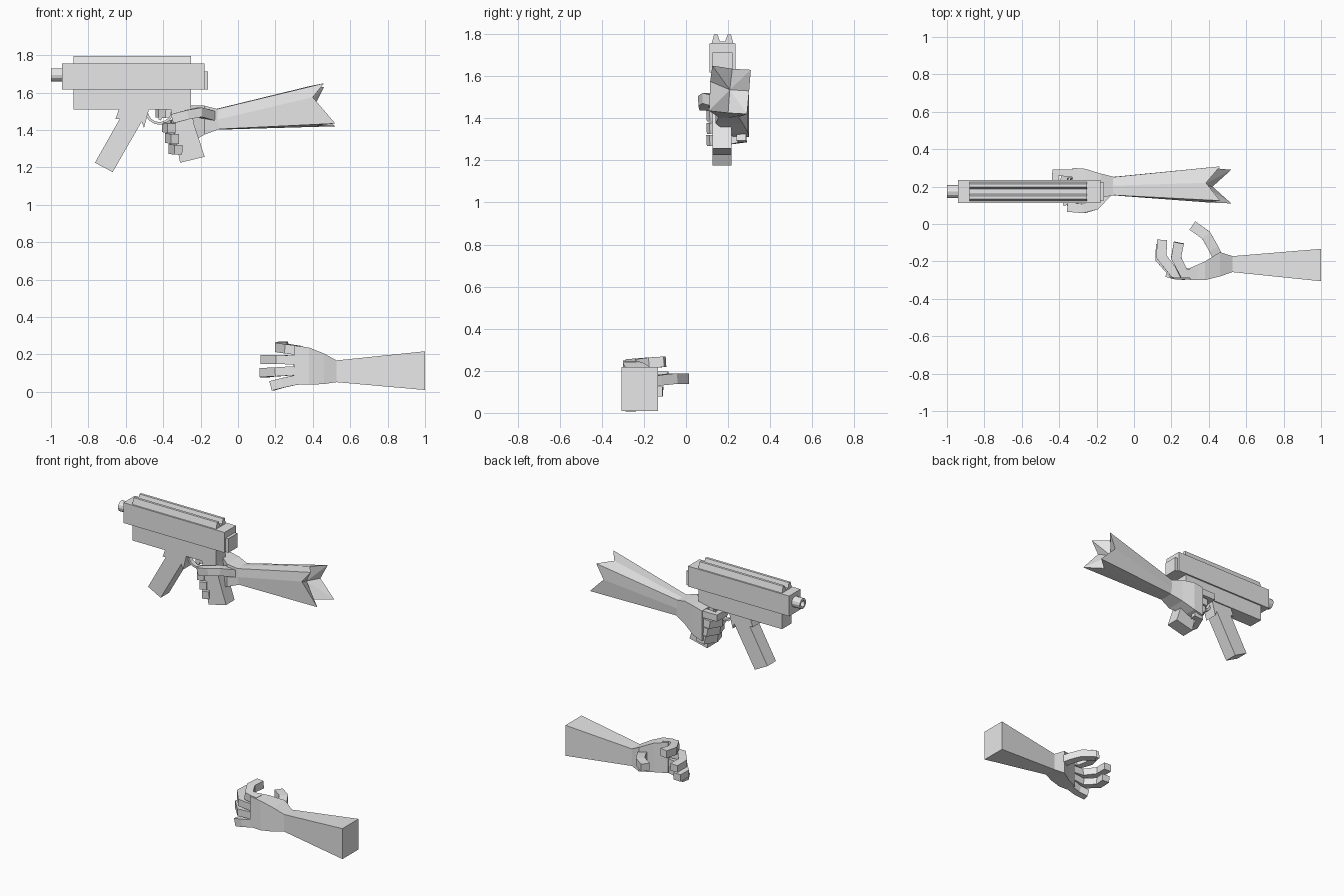
import bpy, bmesh, math
from mathutils import Vector

grey = bpy.data.materials.new("plain_grey")
grey.diffuse_color = (0.8, 0.8, 0.8, 1)


def finish(name, bm):
    bmesh.ops.recalc_face_normals(bm, faces=bm.faces)
    me = bpy.data.meshes.new(name)
    bm.to_mesh(me)
    bm.free()
    me.materials.append(grey)
    ob = bpy.data.objects.new(name, me)
    bpy.context.collection.objects.link(ob)
    return ob


def skin(name, rings, caps=True, tip=None):
    """Bridge matching rings of points; optional fan cap to a tip point."""
    bm = bmesh.new()
    vs = [[bm.verts.new(p) for p in r] for r in rings]
    n = len(vs[0])
    for a, b in zip(vs, vs[1:]):
        for i in range(n):
            j = (i + 1) % n
            bm.faces.new((a[i], a[j], b[j], b[i]))
    if caps:
        bm.faces.new(vs[0])
        if tip:
            t = bm.verts.new(tip)
            for i in range(n):
                bm.faces.new((vs[-1][i], vs[-1][(i + 1) % n], t))
        else:
            bm.faces.new(vs[-1])
    return finish(name, bm)


def prism(name, pts, y0, y1):
    """Side profile in x, z given a thickness in y."""
    return skin(name, [[(x, y, z) for x, z in pts] for y in (y0, y1)])


def box(name, x0, x1, y0, y1, z0, z1):
    return prism(name, [(x0, z0), (x1, z0), (x1, z1), (x0, z1)], y0, y1)


def loft(name, secs):
    """Rectangular sections along x: (x, y0, y1, z0, z1)."""
    return skin(name, [[(x, a, c), (x, b, c), (x, b, d), (x, a, d)]
                       for x, a, b, c, d in secs])


def limb(name, pts, width, height, side=(0, 0, 1)):
    """Four-sided bar along a bent path; height is measured along side."""
    P = [Vector(p) for p in pts]
    rings = []
    for i, p in enumerate(P):
        d1 = (p - P[i - 1]).normalized() if i else Vector()
        d2 = (P[i + 1] - p).normalized() if i + 1 < len(P) else Vector()
        t = (d1 + d2).normalized()
        n = t.cross(Vector(side)).normalized()
        s = n.cross(t)
        rings.append([p + n * (a * width / 2) + s * (b * height / 2)
                      for a, b in ((-1, -1), (1, -1), (1, 1), (-1, 1))])
    return skin(name, rings)


# gun body
box("receiver", -0.94, -0.18, 0.112, 0.235, 1.617, 1.755)
box("rear_plate", -0.18, -0.16, 0.125, 0.222, 1.617, 1.713)
box("lower_receiver", -0.88, -0.25, 0.122, 0.225, 1.51, 1.62)

# twin sight rails
rail = [(0.122, 1.755), (0.133, 1.797), (0.15, 1.797), (0.161, 1.765),
        (0.186, 1.765), (0.197, 1.797), (0.214, 1.797), (0.225, 1.755)]
skin("top_rails", [[(x, y, z) for y, z in rail] for x in (-0.88, -0.25)])

# hollow barrel
skin("barrel", [[(x, 0.173 + r * math.cos(k * math.pi / 6), 1.695 + r * math.sin(k * math.pi / 6))
                 for k in range(12)]
                for x, r in ((-0.93, 0.035), (-1, 0.035), (-1, 0.02), (-0.95, 0.02))])

# magazine, grip, trigger and guard
prism("magazine", [(-0.635, 1.515), (-0.655, 1.46), (-0.632, 1.46), (-0.765, 1.225), (-0.67, 1.175),
                   (-0.515, 1.445), (-0.503, 1.41), (-0.475, 1.515)], 0.126, 0.217)
prism("grip", [(-0.36, 1.515), (-0.345, 1.42), (-0.31, 1.225), (-0.178, 1.257),
               (-0.235, 1.43), (-0.25, 1.515)], 0.126, 0.217)
arc = [math.pi * (1 + k / 8) for k in range(9)]
limb("trigger_guard", [(-0.42 + 0.07 * math.cos(a), 0.172, 1.505 + 0.07 * math.sin(a)) for a in arc],
     0.014, 0.03, (0, 1, 0))
limb("trigger", [(-0.40, 0.172, 1.52), (-0.405, 0.172, 1.48), (-0.42, 0.172, 1.455)],
     0.016, 0.02, (0, 1, 0))

# gripping arm: eight-sided forearm with a notched end
wrist = [(-0.10, 0.155, 1.405), (-0.10, 0.205, 1.402), (-0.10, 0.25, 1.405), (-0.11, 0.252, 1.455),
         (-0.12, 0.25, 1.51), (-0.12, 0.205, 1.512), (-0.12, 0.155, 1.51), (-0.11, 0.153, 1.455)]
cuff = [(0.52, 0.11, 1.435), (0.42, 0.2, 1.425), (0.52, 0.29, 1.42), (0.41, 0.3, 1.53),
        (0.46, 0.308, 1.63), (0.385, 0.22, 1.635), (0.46, 0.125, 1.65), (0.40, 0.115, 1.575)]
skin("gripping_forearm", [wrist, cuff], tip=(0.37, 0.208, 1.535))
loft("gripping_palm", [(-0.10, 0.155, 0.25, 1.405, 1.51), (-0.18, 0.14, 0.27, 1.375, 1.53),
                       (-0.26, 0.205, 0.295, 1.33, 1.53), (-0.33, 0.225, 0.3, 1.31, 1.515)])
limb("gripping_index", [(-0.31, 0.27, 1.49), (-0.42, 0.275, 1.49), (-0.42, 0.2, 1.49),
                        (-0.405, 0.16, 1.488)], 0.045, 0.045)
for k, part in enumerate(("middle", "ring", "little")):
    z, dx = 1.435 - 0.058 * k, 0.018 * k
    limb("gripping_" + part, [(-0.28, 0.262, z), (-0.365 + dx, 0.268, z - 0.008),
                              (-0.385 + dx, 0.19, z - 0.02), (-0.355 + dx, 0.105, z - 0.025)],
         0.045, 0.052)
limb("gripping_thumb", [(-0.14, 0.17, 1.475), (-0.205, 0.1, 1.495), (-0.27, 0.083, 1.482),
                        (-0.35, 0.09, 1.46)], 0.05, 0.05)

# open arm: plain tapered forearm and curled hand
loft("open_forearm", [(0.525, -0.257, -0.172, 0.052, 0.168), (1.0, -0.306, -0.133, 0.01, 0.217)])
loft("open_palm", [(0.527, -0.257, -0.172, 0.052, 0.168), (0.46, -0.28, -0.15, 0.042, 0.205),
                   (0.38, -0.3, -0.2, 0.038, 0.237), (0.30, -0.3, -0.235, 0.04, 0.248)])
limb("open_index", [(0.34, -0.265, 0.22), (0.265, -0.262, 0.23), (0.225, -0.18, 0.238),
                    (0.24, -0.1, 0.243)], 0.055, 0.05)
limb("open_middle", [(0.33, -0.268, 0.168), (0.215, -0.262, 0.174), (0.147, -0.175, 0.174),
                     (0.15, -0.085, 0.172)], 0.055, 0.048)
limb("open_ring", [(0.33, -0.265, 0.115), (0.21, -0.265, 0.107), (0.14, -0.185, 0.103),
                   (0.145, -0.11, 0.102)], 0.055, 0.048)
limb("open_little", [(0.33, -0.268, 0.068), (0.24, -0.275, 0.048), (0.18, -0.26, 0.032)], 0.05, 0.052)
limb("open_thumb", [(0.46, -0.2, 0.14), (0.425, -0.13, 0.155), (0.385, -0.06, 0.163),
                    (0.312, -0.008, 0.163)], 0.055, 0.05)
